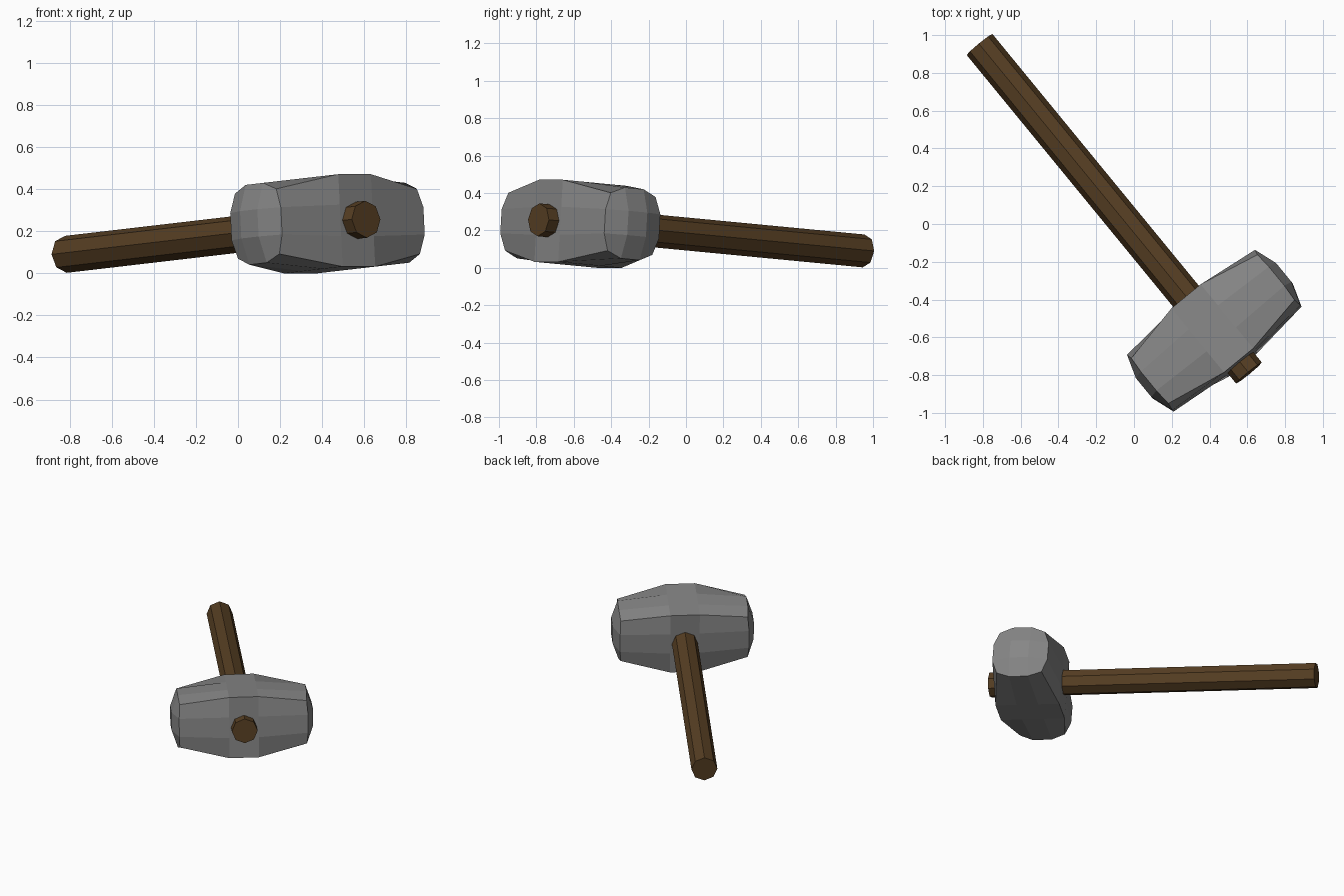
import bpy, bmesh
from mathutils import Matrix, Vector

if "Cube" in bpy.data.objects:
    bpy.data.objects.remove(bpy.data.objects["Cube"])

# Shared frame: x = head axis, y = up, z = along the handle towards the head
centre = Vector((0.425, -0.565, 0.235))
along = Vector((0.634, -0.773, 0.074)).normalized()
across = Vector((0.773, 0.634, 0.0)).normalized()
up = along.cross(across).normalized()
frame = Matrix.Translation(centre) @ Matrix((across, up, along)).transposed().to_4x4()


def add_part(name, bm, material_name, colour):
    bmesh.ops.transform(bm, matrix=frame, verts=bm.verts)
    bmesh.ops.recalc_face_normals(bm, faces=bm.faces)
    mesh = bpy.data.meshes.new(name)
    bm.to_mesh(mesh)
    bm.free()
    material = bpy.data.materials.new(material_name)
    material.diffuse_color = (*colour, 1)
    material.use_nodes = True
    material.node_tree.nodes["Principled BSDF"].inputs["Base Color"].default_value = material.diffuse_color
    mesh.materials.append(material)
    obj = bpy.data.objects.new(name, mesh)
    bpy.context.collection.objects.link(obj)


# Hammer head: cube cut 3x3x3, square at the waist, rounded and domed at the ends
bm = bmesh.new()
bmesh.ops.create_cube(bm, size=2)
bmesh.ops.subdivide_edges(bm, edges=bm.edges[:], cuts=2, use_grid_fill=True)
for v in bm.verts:
    outer = [abs(c) > 0.9 for c in v.co]
    sign = [1 if c > 0 else -1 for c in v.co]
    if not outer[0]:                                   # waist rings
        size = (0.10, 0.22 if outer[1] else 0.075, 0.22 if outer[2] else 0.075)
    elif outer[1] and outer[2]:                        # end corners
        size = (0.432, 0.155, 0.155)
    elif outer[1] or outer[2]:                         # end rim
        size = (0.438, 0.19 if outer[1] else 0.065, 0.19 if outer[2] else 0.065)
    else:                                              # striking face
        size = (0.48, 0.065, 0.065)
    v.co = [s * k for s, k in zip(sign, size)]
add_part("hammer_head", bm, "dark_steel", (0.24, 0.24, 0.24))

# Handle: eight-sided shaft passing through the head
near, far = 0.29, -1.965
bm = bmesh.new()
bmesh.ops.create_cone(bm, cap_ends=True, segments=8, radius1=0.088, radius2=0.088,
                      depth=near - far,
                      matrix=Matrix.Translation((0, 0, (near + far) / 2)))
add_part("handle", bm, "wood", (0.096, 0.05, 0.017))
